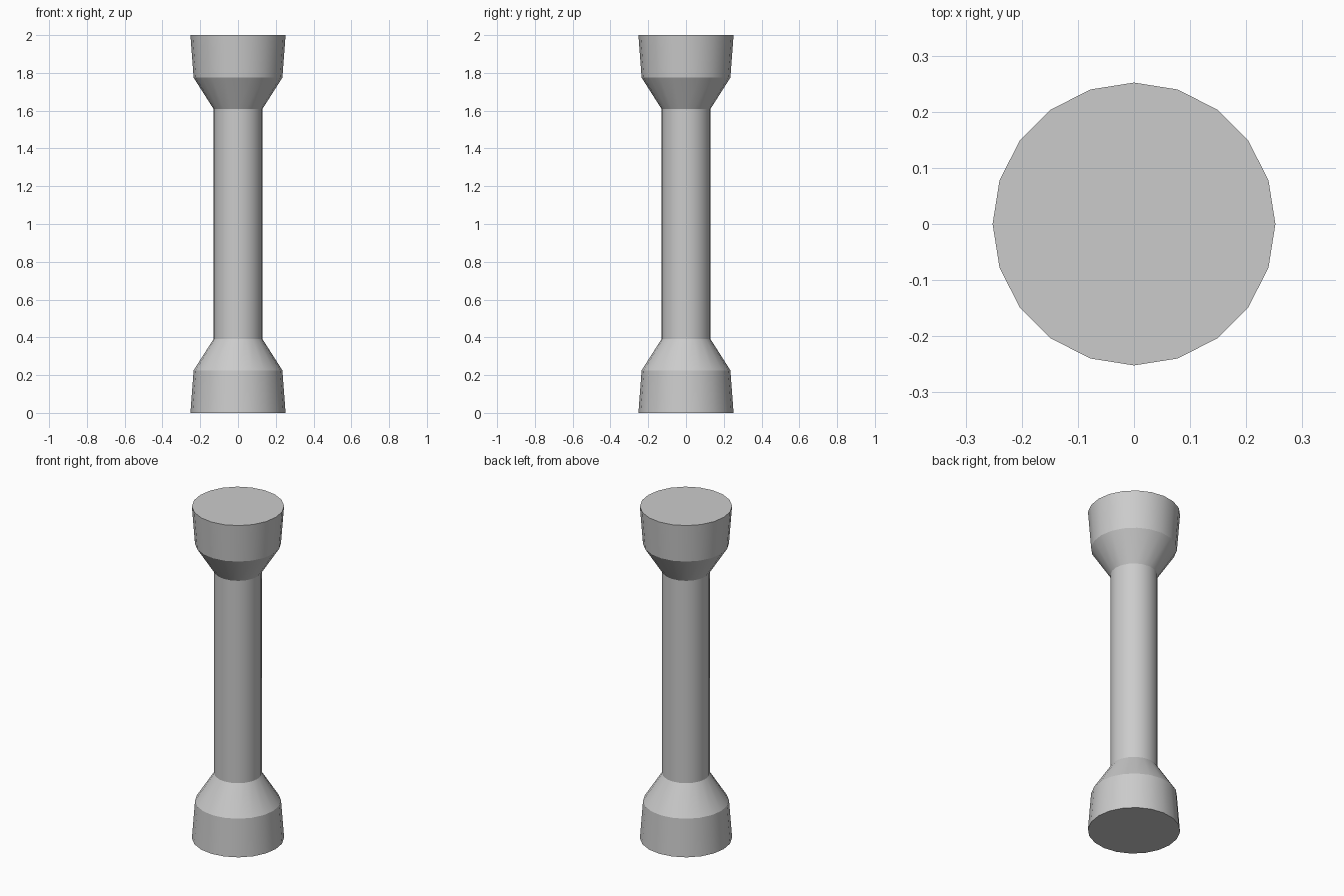
import bpy, bmesh, math

if "Cube" in bpy.data.objects:
    bpy.data.objects.remove(bpy.data.objects["Cube"])

SIDES = 20
# Lower half of the silhouette: foot, shoulder, start of the shaft (radius, height)
half = [(0.252, 0.0), (0.235, 0.225), (0.13, 0.39)]
# Mirror the silhouette about mid height
profile = half + [(r, 2.0 - z) for r, z in reversed(half)]

# Turned post with flared ends
bm = bmesh.new()
rings = []
for r, z in profile:
    angles = [2 * math.pi * i / SIDES for i in range(SIDES)]
    rings.append([bm.verts.new((r * math.cos(a), r * math.sin(a), z)) for a in angles])
for low, high in zip(rings, rings[1:]):
    for i in range(SIDES):
        j = (i + 1) % SIDES
        bm.faces.new((low[i], low[j], high[j], high[i]))

# End caps
bm.faces.new(list(reversed(rings[0])))
bm.faces.new(rings[-1])

mesh = bpy.data.meshes.new("flared_post")
bm.to_mesh(mesh)
bm.free()
post = bpy.data.objects.new("flared_post", mesh)
bpy.context.collection.objects.link(post)

# Smooth around the post, sharp at the profile breaks
bpy.context.view_layer.objects.active = post
post.select_set(True)
bpy.ops.object.shade_smooth_by_angle(angle=math.radians(22))
